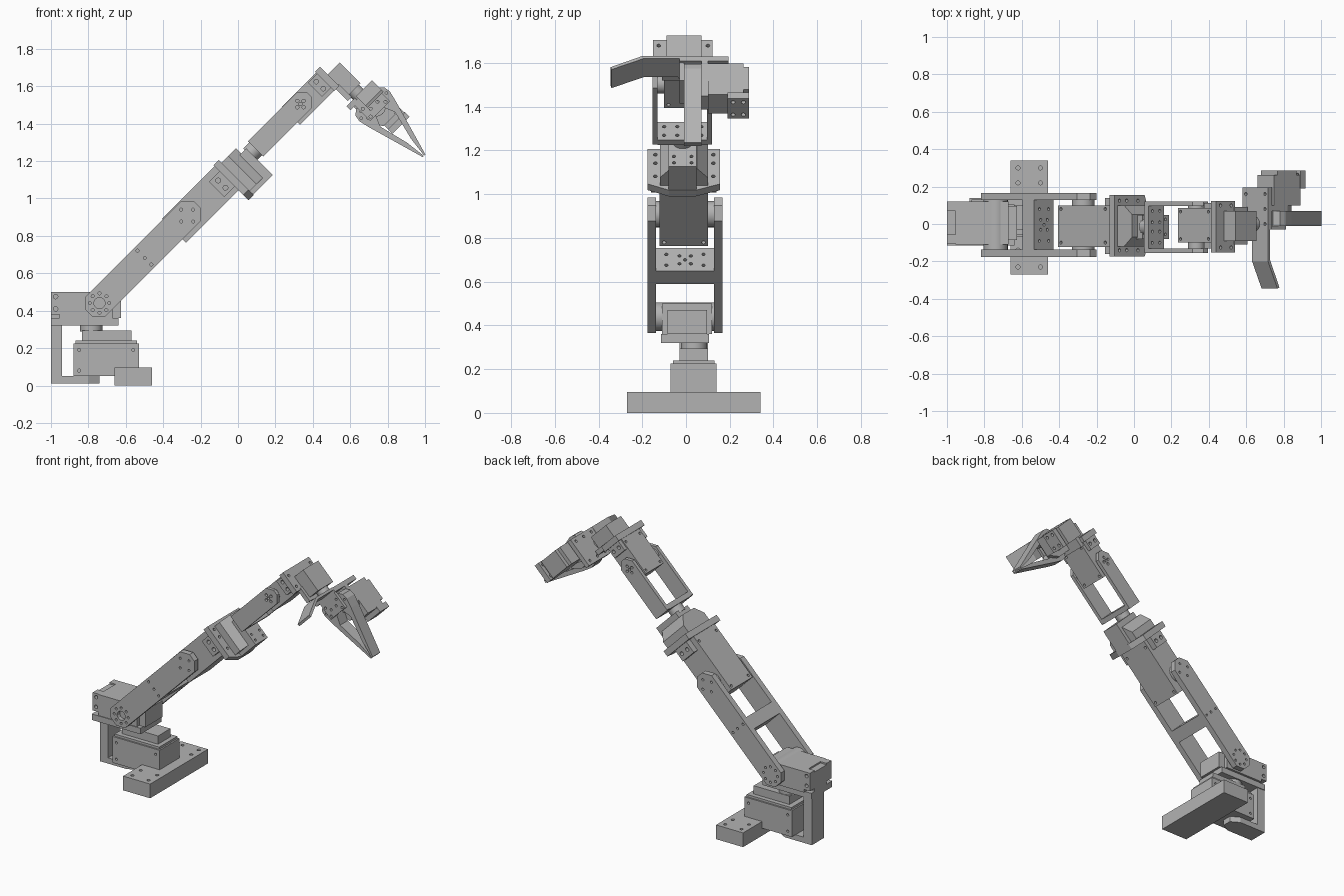
import bpy, bmesh
from math import pi, sin, cos
from mathutils import Matrix, Vector

old = bpy.data.objects.get("Cube")
if old:
    bpy.data.objects.remove(old, do_unlink=True)

grey = bpy.data.materials.new("plain grey")
grey.use_nodes = True
grey.diffuse_color = (0.45, 0.45, 0.45, 1)
grey.node_tree.nodes["Principled BSDF"].inputs["Base Color"].default_value = grey.diffuse_color

TURN = {'x': Matrix.Rotation(pi / 2, 4, 'Y'), 'y': Matrix.Rotation(pi / 2, 4, 'X'), 'z': Matrix()}
ARM = -pi / 4  # the whole arm is laid out flat along x and pitched up


def finish(name, bm, pitch):
    bmesh.ops.recalc_face_normals(bm, faces=bm.faces)
    mesh = bpy.data.meshes.new(name)
    bm.to_mesh(mesh)
    bm.free()
    mesh.materials.append(grey)
    ob = bpy.data.objects.new(name, mesh)
    ob.rotation_euler.y = pitch
    bpy.context.collection.objects.link(ob)
    return ob


def prism(name, points, axis, a, b, pitch=ARM):
    """Extrude a 2D profile along an axis from a to b."""
    i = 'xyz'.index(axis)
    bm = bmesh.new()
    verts = []
    for p in points:
        co = list(p)
        co.insert(i, a)
        verts.append(bm.verts.new(co))
    top = bmesh.ops.extrude_face_region(bm, geom=[bm.faces.new(verts)])
    move = Vector((0, 0, 0))
    move[i] = b - a
    bmesh.ops.translate(bm, vec=move, verts=[v for v in top['geom'] if isinstance(v, bmesh.types.BMVert)])
    return finish(name, bm, pitch)


def box(name, x, y, z, pitch=ARM):
    return prism(name, [(x[0], y[0]), (x[1], y[0]), (x[1], y[1]), (x[0], y[1])], 'z', z[0], z[1], pitch)


def rods(name, centres, axis, r, depth, pitch, sides):
    bm = bmesh.new()
    for c in centres:
        bmesh.ops.create_cone(bm, cap_ends=True, segments=sides, radius1=r, radius2=r, depth=depth,
                              matrix=Matrix.Translation(c) @ TURN[axis])
    return finish(name, bm, pitch)


def activate(ob):
    bpy.ops.object.select_all(action='DESELECT')
    ob.select_set(True)
    bpy.context.view_layer.objects.active = ob


def hub(name, centre, axis, r, depth, pitch=ARM):
    ob = rods(name, [centre], axis, r, depth, pitch, 32)
    activate(ob)
    bpy.ops.object.shade_smooth_by_angle()
    return ob


def drill(part, centres, axis, r=0.009, depth=0.04):
    cutter = rods("hole_cutter", centres, axis, r, depth, part.rotation_euler.y, 12)
    cutter.hide_render = True
    mod = part.modifiers.new("holes", 'BOOLEAN')
    mod.operation, mod.object, mod.solver = 'DIFFERENCE', cutter, 'EXACT'
    bpy.context.view_layer.update()
    activate(part)
    bpy.ops.object.modifier_apply(modifier=mod.name)
    bpy.data.objects.remove(cutter, do_unlink=True)


def clipped(u0, u1, v0, v1, c0, c1):
    """Rectangle whose two ends have chamfered corners."""
    return [(u0, v0 + c0), (u0 + c0, v0), (u1 - c1, v0), (u1, v0 + c1),
            (u1, v1 - c1), (u1 - c1, v1), (u0 + c0, v1), (u0, v1 - c0)]


def ring(u, y, v, r, n):
    return [(u + r * cos(2 * pi * k / n), y, v + r * sin(2 * pi * k / n)) for k in range(n)]


def grid(xs, ys, zs):
    return [(x, y, z) for x in xs for y in ys for z in zs]


# Foot block and base servo
foot = box("foot_block", (-0.66, -0.46), (-0.27, 0.34), (0, 0.095), 0)
drill(foot, grid((-0.62, -0.5), (-0.23, -0.14, 0.22, 0.3), (0.095,)), 'z', 0.011)
base = box("base_servo", (-0.88, -0.53), (-0.07, 0.14), (0.05, 0.225), 0)
drill(base, grid((-0.85, -0.56), (-0.07, 0.14), (0.08, 0.19)), 'y', 0.008)
box("base_servo_lid", (-0.87, -0.54), (-0.06, 0.13), (0.22, 0.24), 0)
box("base_servo_cap", (-0.835, -0.57), (-0.03, 0.10), (0.24, 0.295), 0)
hub("base_horn", (-0.785, 0.037, 0.31), 'z', 0.06, 0.04, 0)

# Swivel bracket wrapping under the base servo
prism("swivel_column", [(-1, 0.012), (-0.94, 0.012), (-0.94, 0.33), (-1, 0.33)], 'y', -0.03, 0.10, 0)
prism("swivel_foot", [(-1, -0.03), (-0.8, -0.03), (-0.74, 0.005), (-0.74, 0.065), (-0.8, 0.10), (-1, 0.10)],
      'z', 0.012, 0.05, 0)
hub("swivel_lower_horn", (-0.785, 0.037, 0.045), 'z', 0.035, 0.03, 0)
box("shoulder_tray", (-1, -0.64), (-0.115, 0.105), (0.32, 0.36), 0)

# Shoulder servo with its drilled mounting flange
box("shoulder_servo", (-0.955, -0.67), (-0.11, 0.12), (0.36, 0.5), 0)
box("shoulder_servo_nose", (-0.68, -0.625), (-0.085, 0.095), (0.36, 0.47), 0)
for y0, y1 in ((-0.105, -0.055), (0.07, 0.12)):
    tab = box("shoulder_flange", (-1, -0.95), (y0, y1), (0.38, 0.5), 0)
    drill(tab, grid((-0.975,), ((y0 + y1) / 2,), (0.41, 0.475)), 'y', 0.012, 0.1)
box("shoulder_flange_web", (-1, -0.95), (-0.055, 0.07), (0.36, 0.49), 0)
hub("shoulder_horns", (-0.74, -0.004, 0.44), 'y', 0.065, 0.29, 0)

# Upper arm: two side plates joined by a cross web
V = 0.835
for side, y0, y1 in (("right", -0.176, -0.137), ("left", 0.128, 0.167)):
    plate = prism("upper_arm_plate_" + side, clipped(-0.29, 0.53, 0.762, 0.912, 0.045, 0.05), 'y', y0, y1)
    y = (y0 + y1) / 2
    drill(plate, [(-0.212, y, V)], 'y', 0.03, 0.03 if side == "left" else 0.1)
    drill(plate, ring(-0.212, y, V, 0.052, 8) + ring(0.45, y, V, 0.045, 4), 'y', 0.008, 0.1)
    drill(plate, [(0.13, y, 0.89), (0.13, y, V), (0.13, y, 0.785)], 'y', 0.008, 0.1)
web = box("upper_arm_web", (0.07, 0.155), (-0.137, 0.128), (0.762, 0.912))
drill(web, grid((0.155,), (-0.09, 0.08), (0.8, 0.87)) + ring(0.155, -0.004, V, 0.0, 1)
      + grid((0.155,), (-0.03, 0.022), (V - 0.025, V + 0.025)), 'x', 0.008)

# Elbow servo
elbow = box("elbow_servo", (0.343, 0.75), (-0.122, 0.10), (0.737, 0.918))
drill(elbow, grid((0.365, 0.70), (-0.1, 0.08), (0.737, 0.918)), 'z', 0.009)
hub("elbow_horns", (0.45, -0.004, V), 'y', 0.06, 0.29)

# Forearm roll servo on a flanged bracket
for y0, y1 in ((-0.16, -0.12), (0.098, 0.14)):
    tab = box("elbow_flange_tab", (0.66, 0.745), (y0, y1), (0.765, 0.88))
    drill(tab, grid((0.70,), ((y0 + y1) / 2,), (0.795, 0.85)), 'y', 0.013, 0.1)
flange = box("elbow_flange", (0.74, 0.78), (-0.175, 0.156), (0.70, 0.926))
drill(flange, grid((0.78,), (-0.14, 0.125), (0.75, V, 0.89)), 'x', 0.009)
prism("elbow_flange_skirt", [(-0.175, 0.70), (-0.078, 0.66), (0.045, 0.66), (0.156, 0.70)], 'x', 0.74, 0.78)
prism("roll_servo_housing", [(0.78, -0.12), (0.83, -0.12), (0.89, -0.07), (0.89, 0.05), (0.83, 0.10), (0.78, 0.10)],
      'z', 0.69, 0.905)
roll = box("roll_servo", (0.76, 0.928), (-0.08, 0.048), (0.664, 0.864))
drill(roll, grid((0.928,), (-0.055, 0.025), (0.69, 0.73)), 'x', 0.008)
hub("roll_horn", (0.945, -0.015, 0.828), 'x', 0.048, 0.06)

# Forearm fork
for side, y0, y1 in (("right", -0.154, -0.13), ("left", 0.096, 0.12)):
    plate = prism("forearm_plate_" + side, clipped(0.962, 1.37, 0.77, 0.886, 0.004, 0.04), 'y', y0, y1)
    y = (y0 + y1) / 2
    drill(plate, ring(1.30, y, 0.828, 0.024, 4) + ring(1.30, y, 0.828, 0, 1), 'y', 0.009, 0.06)
web = box("forearm_web", (0.962, 0.995), (-0.13, 0.096), (0.77, 0.886))
drill(web, grid((0.995,), (-0.1, -0.04, 0.01, 0.07), (0.8, 0.856)), 'x', 0.008)

# Wrist pitch servo
pitch_servo = box("wrist_pitch_servo", (1.22, 1.495), (-0.1, 0.086), (0.752, 0.888))
drill(pitch_servo, grid((1.24, 1.45), (-0.08, 0.066), (0.752, 0.888)), 'z', 0.008)
hub("wrist_pitch_horns", (1.30, -0.017, 0.828), 'y', 0.045, 0.24)
for y0, y1 in ((-0.13, -0.098), (0.084, 0.112)):
    tab = box("wrist_flange_tab", (1.41, 1.48), (y0, y1), (0.775, 0.88))
    drill(tab, grid((1.445,), ((y0 + y1) / 2,), (0.80, 0.853)), 'y', 0.012, 0.08)

# Wrist roll servo on its flange
flange = box("wrist_flange", (1.477, 1.515), (-0.152, 0.122), (0.75, 0.895))
drill(flange, grid((1.515,), (-0.125, 0.1), (0.78, 0.86)), 'x', 0.009)
box("wrist_flange_lip", (1.49, 1.52), (-0.11, 0.09), (0.66, 0.76))
box("wrist_roll_servo", (1.51, 1.605), (-0.09, 0.07), (0.68, 0.836))
hub("wrist_roll_horn", (1.555, 0.0, 0.66), 'z', 0.04, 0.06)

# Gripper palm and its bracket
bracket = box("gripper_bracket", (1.465, 1.66), (-0.03, 0.195), (0.615, 0.645))
drill(bracket, grid((1.49, 1.635), (0.0, 0.08, 0.16), (0.645,)), 'z', 0.009)
palm = prism("gripper_palm", [(1.49, 0.62), (1.49, 0.5), (1.53, 0.43), (1.62, 0.43), (1.66, 0.5), (1.66, 0.62)],
             'y', 0.07, 0.10)
front = box("gripper_front_plate", (1.50, 1.65), (-0.03, -0.01), (0.50, 0.62))
drill(front, ring(1.518, -0.02, 0.545, 0.03, 4) + ring(1.63, -0.02, 0.545, 0.03, 4), 'y', 0.008, 0.08)

# Gripper servo behind the palm
servo = box("gripper_servo", (1.535, 1.66), (0.10, 0.262), (0.40, 0.60))
drill(servo, grid((1.555, 1.64), (0.262,), (0.44, 0.56)), 'y', 0.008)
box("gripper_servo_rim", (1.535, 1.66), (0.18, 0.287), (0.43, 0.575))
tab = box("gripper_servo_tab", (1.535, 1.665), (0.19, 0.287), (0.368, 0.405))
drill(tab, grid((1.56, 1.64), (0.215, 0.262), (0.368,)), 'z', 0.01, 0.1)
hub("gripper_horn", (1.575, 0.085, 0.53), 'y', 0.05, 0.06)

# Mirrored fingers
finger = [(0.03, 0.59), (0.08, 0.6), (0.108, 0.575), (0.114, 0.54), (0.1, 0.48),
          (0.01, 0.165), (0.001, 0.165), (0.015, 0.28), (0.055, 0.44), (0.03, 0.5)]
for side, s in (("lower", -1), ("upper", 1)):
    ob = prism("finger_" + side, [(1.572 + s * u, v) for u, v in finger], 'y', -0.01, 0.07)
    drill(ob, ring(1.572 + s * 0.07, -0.01, 0.545, 0.025, 4), 'y', 0.007)

# Bent side bracket reaching out from the wrist
prism("side_bracket", [(-0.03, 0.63), (-0.195, 0.63), (-0.34, 0.56), (-0.345, 0.575), (-0.2, 0.647), (-0.03, 0.647)],
      'x', 1.54, 1.66)
